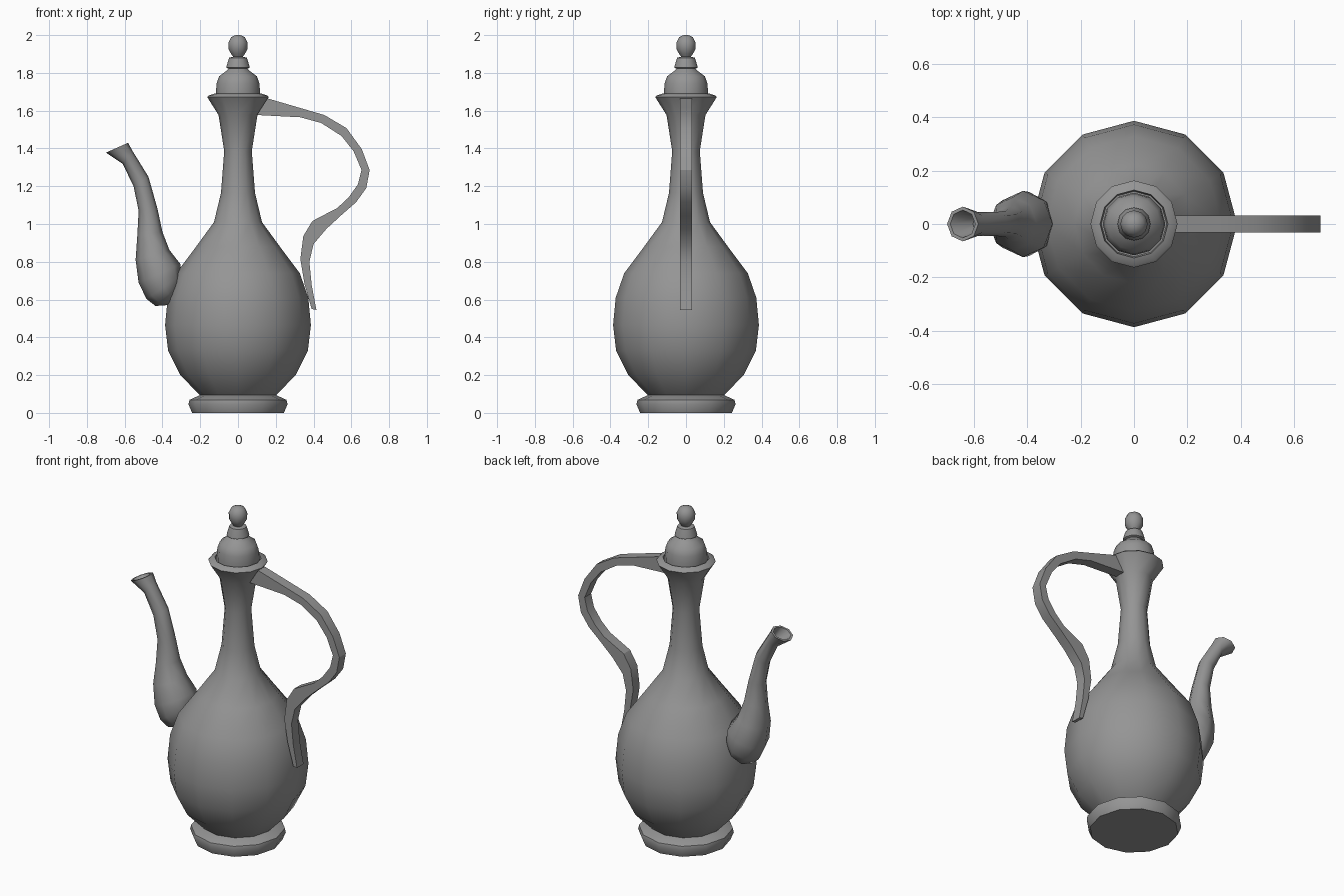
import bpy, bmesh
from math import sin, cos, pi, radians

if "Cube" in bpy.data.objects:
    bpy.data.objects.remove(bpy.data.objects["Cube"])

# Dark grey metal
metal = bpy.data.materials.new("dark_grey")
metal.diffuse_color = (.3, .3, .3, 1)
metal.use_nodes = True
metal.node_tree.nodes["Principled BSDF"].inputs["Base Color"].default_value = metal.diffuse_color


def finish(name, bm, angle=42):
    bmesh.ops.remove_doubles(bm, verts=bm.verts, dist=1e-5)
    bmesh.ops.recalc_face_normals(bm, faces=bm.faces)
    me = bpy.data.meshes.new(name)
    bm.to_mesh(me)
    bm.free()
    me.materials.append(metal)
    ob = bpy.data.objects.new(name, me)
    bpy.context.collection.objects.link(ob)
    bpy.ops.object.select_all(action='DESELECT')
    ob.select_set(True)
    bpy.context.view_layer.objects.active = ob
    bpy.ops.object.shade_smooth_by_angle(angle=radians(angle))
    return ob


def loft(name, rings, angle=42):
    """Skin a list of equally sized point rings and cap both ends."""
    bm = bmesh.new()
    loops = [[bm.verts.new(p) for p in r] for r in rings]
    n = len(loops[0])
    for a, b in zip(loops, loops[1:]):
        for i in range(n):
            j = (i + 1) % n
            bm.faces.new((a[i], a[j], b[j], b[i]))
    bm.faces.new(loops[0])
    bm.faces.new(loops[-1])
    return finish(name, bm, angle)


def lathe(name, profile, sides=12):
    return loft(name, [[(r * cos(2 * pi * i / sides), r * sin(2 * pi * i / sides), z)
                        for i in range(sides)] for r, z in profile])


# Foot ring
lathe("foot", [(.243, 0), (.262, .045), (.257, .069), (.195, .097)])

# Belly, neck and flared rim with a recessed seat for the lid
lathe("body", [(.195, .09), (.205, .097), (.305, .2), (.37, .33), (.386, .465),
               (.372, .61), (.327, .74), (.222, .88), (.127, 1.01), (.09, 1.165),
               (.073, 1.386), (.103, 1.577), (.163, 1.672), (.155, 1.68),
               (.127, 1.69), (.122, 1.66)])

# Domed lid with stepped collar
lathe("lid", [(.117, 1.655), (.117, 1.7), (.113, 1.745), (.1, 1.782), (.065, 1.808),
              (.048, 1.825)])
lathe("lid_collar", [(.045, 1.82), (.062, 1.828), (.06, 1.838), (.047, 1.88), (.025, 1.886)])

# Finial knob
lathe("lid_knob", [(.022, 1.88), (.036, 1.9), (.05, 1.925), (.051, 1.96), (.036, 1.99), (.012, 2.0)])

# Handle: outer and inner edge pairs (x, z), swept at constant thickness
handle = [((.156, 1.665), (.1, 1.577)), ((.32, 1.617), (.33, 1.565)),
          ((.457, 1.577), (.44, 1.535)), ((.574, 1.508), (.548, 1.466)),
          ((.655, 1.397), (.612, 1.385)), ((.697, 1.286), (.654, 1.286)),
          ((.679, 1.19), (.635, 1.21)), ((.625, 1.115), (.585, 1.14)),
          ((.545, 1.045), (.526, 1.085)), ((.468, .974), (.394, 1.016)),
          ((.4, .894), (.346, .937)), ((.378, .8), (.33, .815)),
          ((.39, .677), (.352, .683)), ((.415, .545), (.39, .55))]
H = .031
loft("handle", [[(a[0], -H, a[1]), (a[0], H, a[1]), (b[0], H, b[1]), (b[0], -H, b[1])]
                for a, b in handle], 30)

# Spout: octagonal rings from left point, right point and half width in y
spout = [((-.699, 1.378), (-.582, 1.43), .065), ((-.61, 1.318), (-.558, 1.386), .045),
         ((-.553, 1.2), (-.474, 1.25), .045), ((-.526, 1.07), (-.426, 1.08), .05),
         ((-.533, .94), (-.4, .958), .067), ((-.542, .81), (-.363, .862), .1),
         ((-.526, .688), (-.305, .788), .124), ((-.484, .603), (-.302, .73), .12),
         ((-.437, .566), (-.302, .695), .1), ((-.368, .571), (-.31, .665), .06)]


def oct_ring(a, b, w, s=1):
    cx, cz = (a[0] + b[0]) / 2, (a[1] + b[1]) / 2
    ux, uz = (b[0] - a[0]) / 2, (b[1] - a[1]) / 2
    pts = []
    for i in range(8):
        c, d = s * cos(i * pi / 4), s * sin(i * pi / 4)
        pts.append((cx + ux * c, w * d, cz + uz * c))
    return pts


# The inner rings make the hollow mouth
loft("spout", [oct_ring(*spout[1], .7), oct_ring(*spout[0], .8)]
     + [oct_ring(*r) for r in spout], 50)
